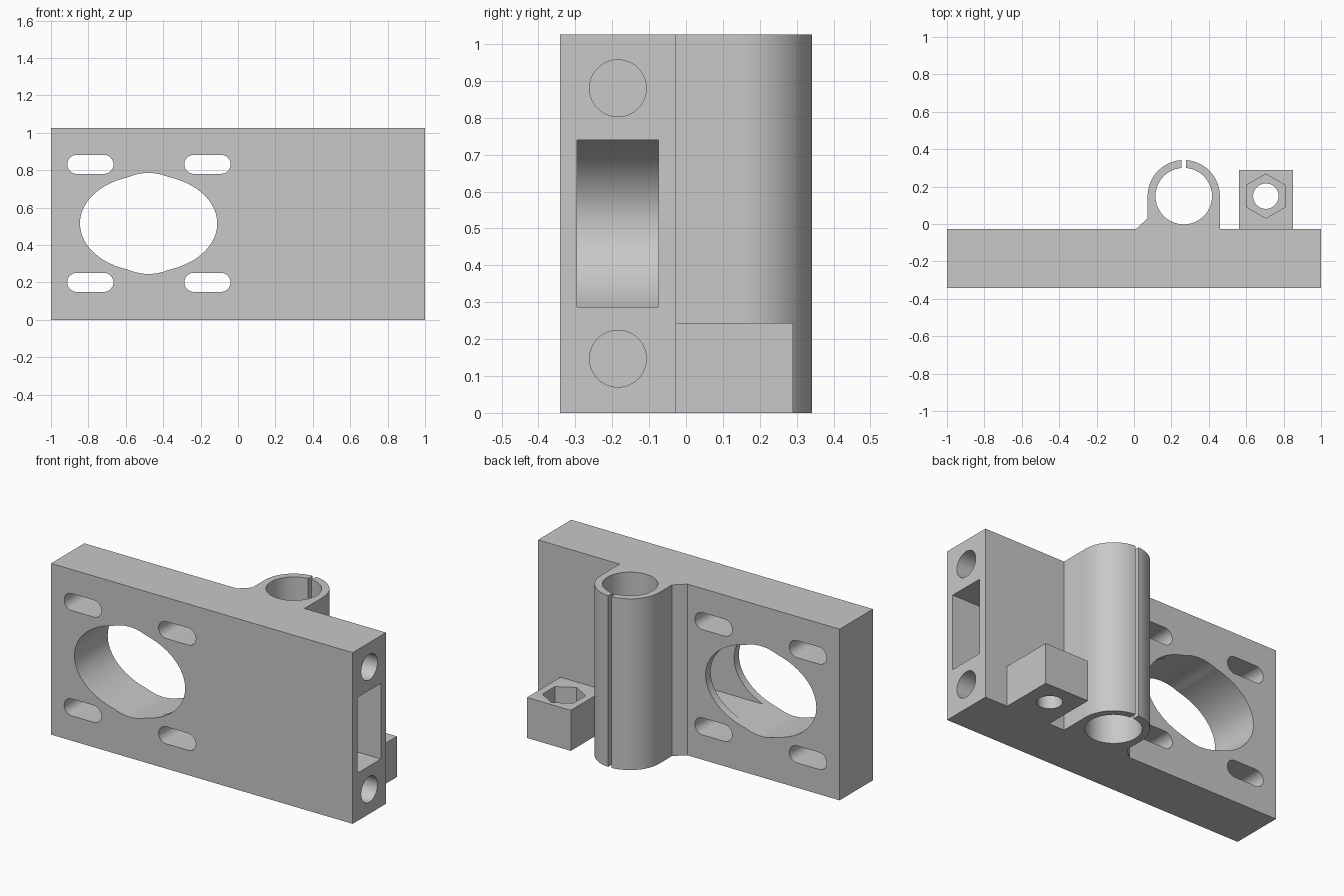
import bpy
import bmesh
from math import sin, cos, pi, asin, hypot

cube = bpy.data.objects.get("Cube")
if cube:
    bpy.data.objects.remove(cube, do_unlink=True)

grey = bpy.data.materials.new("plain grey")
grey.use_nodes = True
colour = (0.58, 0.58, 0.58, 1)
grey.diffuse_color = colour
grey.node_tree.nodes["Principled BSDF"].inputs["Base Color"].default_value = colour


def arc(u, v, r, start, end, steps):
    """Points on an arc, both ends included."""
    angles = [start + (end - start) * i / steps for i in range(steps + 1)]
    return [(u + r * cos(a), v + r * sin(a)) for a in angles]


def circle(u, v, r, sides=64):
    return arc(u, v, r, 0, 2 * pi, sides)[:-1]


def rect(u0, u1, v0, v1):
    return [(u0, v0), (u1, v0), (u1, v1), (u0, v1)]


def slot(u0, u1, v, r):
    return (arc(u1 - r, v, r, -pi / 2, pi / 2, 16)
            + arc(u0 + r, v, r, pi / 2, 3 * pi / 2, 16))


def prism(name, outline, axis, lo, hi):
    """Extrude a 2D outline along one axis."""
    place = {"X": lambda u, v, w: (w, u, v),
             "Y": lambda u, v, w: (u, w, v),
             "Z": lambda u, v, w: (u, v, w)}[axis]
    bm = bmesh.new()
    face = bm.faces.new([bm.verts.new(place(u, v, lo)) for u, v in outline])
    result = bmesh.ops.extrude_face_region(bm, geom=[face])
    top = [e for e in result["geom"] if isinstance(e, bmesh.types.BMVert)]
    bmesh.ops.translate(bm, verts=top, vec=place(0, 0, hi - lo))
    bmesh.ops.recalc_face_normals(bm, faces=bm.faces)
    mesh = bpy.data.meshes.new(name)
    bm.to_mesh(mesh)
    bm.free()
    mesh.materials.append(grey)
    obj = bpy.data.objects.new(name, mesh)
    bpy.context.collection.objects.link(obj)
    return obj


def cut(body, outline, axis, lo, hi):
    """Subtract an extruded outline from a part."""
    cutter = prism("cutter", outline, axis, lo, hi)
    cutter.hide_render = True
    mod = body.modifiers.new("cut", "BOOLEAN")
    mod.operation = "DIFFERENCE"
    mod.solver = "EXACT"
    mod.object = cutter
    bpy.context.view_layer.objects.active = body
    bpy.ops.object.modifier_apply(modifier=mod.name)
    bpy.data.objects.remove(cutter, do_unlink=True)


def smooth(obj):
    bpy.ops.object.select_all(action="DESELECT")
    obj.select_set(True)
    bpy.context.view_layer.objects.active = obj
    bpy.ops.object.shade_smooth_by_angle(angle=pi / 6)


height = 1.026
front, back = -0.342, -0.027
mid = (front + back) / 2

# Plate and split bearing sleeve in a single plan outline
cx, cy, outer, bore, gap = 0.266, 0.149, 0.193, 0.151, 0.011
a_out, a_in = asin(gap / outer), asin(gap / bore)
plan = [(-1, front), (1, front), (1, back), (cx + outer, back)]
plan += arc(cx, cy, outer, 0, pi / 2 - a_out, 24)
plan += arc(cx, cy, bore, pi / 2 - a_in, -3 * pi / 2 + a_in, 64)
plan += arc(cx, cy, outer, pi / 2 + a_out, pi, 24)
plan += [(cx - outer, 0.03), (0.01, back), (-1, back)]
body = prism("plate_with_bearing_sleeve", plan, "Z", 0, height)

# Large opening: wide ellipse merged with a round centre
opening = []
for i in range(128):
    t = 2 * pi * i / 128
    r = max(0.27, 1 / hypot(cos(t) / 0.367, sin(t) / 0.259))
    opening.append((-0.478 + r * cos(t), 0.515 + r * sin(t)))
cut(body, opening, "Y", -0.5, 0.05)

# Four mounting slots
for z in (0.2, 0.831):
    for x in (-0.913, -0.287):
        cut(body, slot(x, x + 0.247, z, 0.051), "Y", -0.5, 0.05)

# Belt channel from the end into the opening, and two rod sockets
cut(body, rect(-0.296, -0.075, 0.287, 0.74), "X", -0.478, 1.1)
for z in (0.147, 0.88):
    cut(body, circle(mid, z, 0.077), "X", 0.06, 1.1)
smooth(body)

# Nut block with hexagonal pocket and screw hole
block = prism("nut_block", rect(0.561, 0.851, back, 0.29), "Z", 0, 0.243)
nut_x, nut_y = 0.705, cy
cut(block, circle(nut_x, nut_y, 0.068), "Z", -0.1, 0.4)
hexagon = arc(nut_x, nut_y, 0.118, pi / 6, pi / 6 + 2 * pi, 6)[:-1]
cut(block, hexagon, "Z", 0.1, 0.4)
smooth(block)
